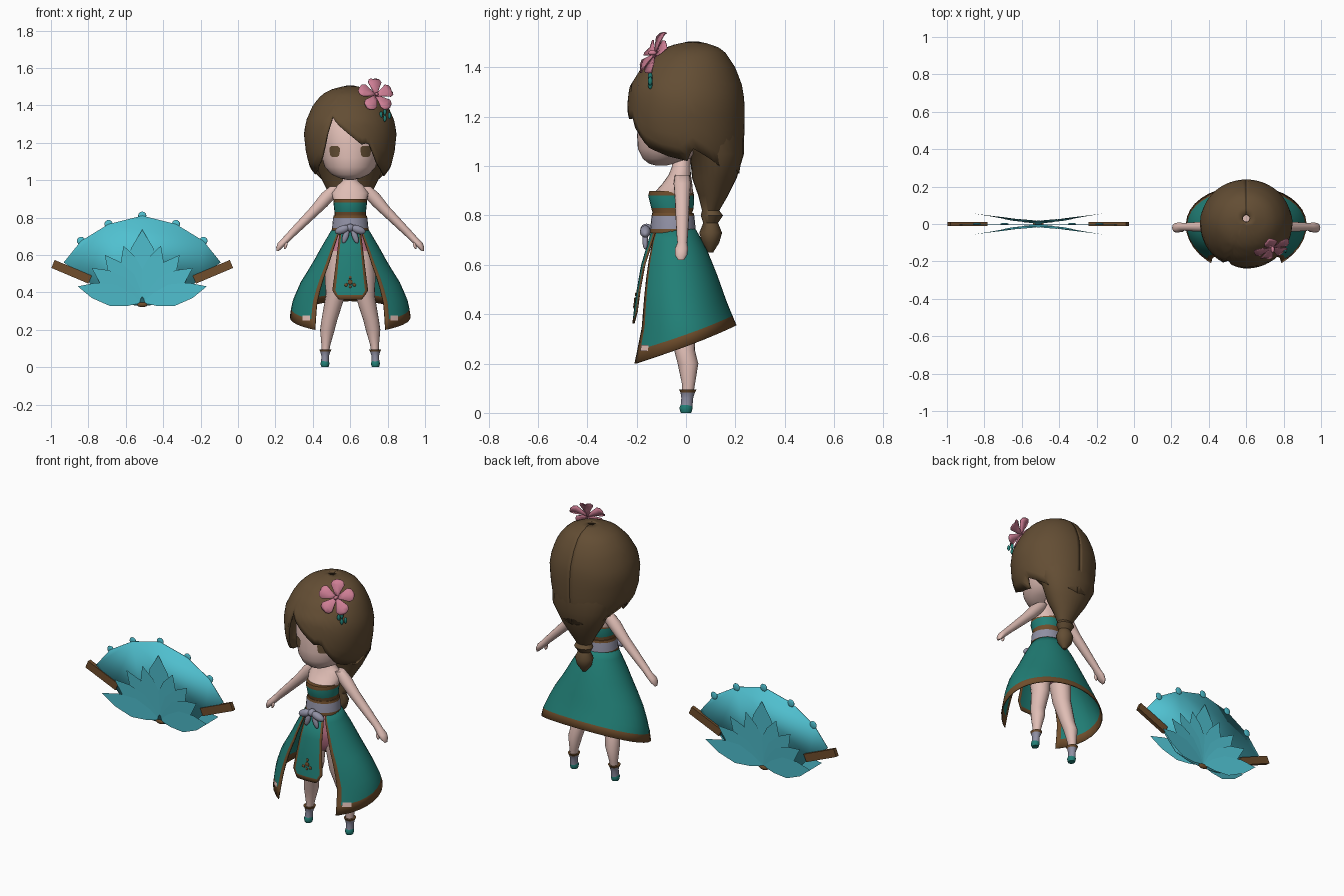
import bpy, math
from mathutils import Vector

if "Cube" in bpy.data.objects:
    bpy.data.objects.remove(bpy.data.objects["Cube"])

BODY_X = 0.6
FAN_X = -0.512


def material(name, *rgb):
    m = bpy.data.materials.new(name)
    m.use_nodes = True
    m.diffuse_color = (*rgb, 1)
    m.node_tree.nodes["Principled BSDF"].inputs["Base Color"].default_value = (*rgb, 1)
    return m


hair = material("brown hair", .125, .075, .034)
trim = material("bronze trim", .16, .075, .025)
skin = material("skin", .74, .51, .46)
teal = material("teal cloth", .015, .21, .18)
lavender = material("lavender sash", .28, .28, .37)
pink = material("pink petal", .62, .21, .3)
cyan = material("cyan fan", .08, .53, .63)


def finish(obj, mats, thick=0):
    for m in mats:
        obj.data.materials.append(m)
    if thick:
        mod = obj.modifiers.new("thickness", 'SOLIDIFY')
        mod.thickness = thick
    bpy.ops.object.select_all(action='DESELECT')
    obj.select_set(True)
    bpy.context.view_layer.objects.active = obj
    bpy.ops.object.shade_smooth_by_angle(angle=math.radians(45))
    return obj


def build(name, verts, faces, mats, index=None, thick=0):
    me = bpy.data.meshes.new(name)
    me.from_pydata(verts, [], faces)
    me.update()
    if index:
        me.polygons.foreach_set("material_index", index)
    obj = bpy.data.objects.new(name, me)
    bpy.context.collection.objects.link(obj)
    return finish(obj, mats, thick)


def sheet(name, rows, mats, rule=None, thick=0, closed=False):
    """Skin a grid of points; closed grids wrap around and are capped."""
    n = len(rows[0])
    cols = n if closed else n - 1
    faces, index = [], []
    for r in range(len(rows) - 1):
        for c in range(cols):
            d = (c + 1) % n
            faces.append((r*n + c, r*n + n + c, r*n + n + d, r*n + d))
            index.append(rule(r, c) if rule else 0)
    if closed:
        last = (len(rows) - 1) * n
        faces += [tuple(range(n)), tuple(range(last + n - 1, last - 1, -1))]
        index += [index[0], index[-1]]
    return build(name, [p for row in rows for p in row], faces, mats, index, thick)


def sample(table, z):
    """Interpolate a table whose first column falls or rises steadily."""
    for a, b in zip(table, table[1:]):
        if min(a[0], b[0]) <= z <= max(a[0], b[0]):
            t = (z - a[0]) / (b[0] - a[0])
            return [p + (q - p) * t for p, q in zip(a, b)]
    return table[0] if abs(z - table[0][0]) < abs(z - table[-1][0]) else table[-1]


def around(row, angle, grow=1):
    """Point on an elliptical section; angle zero faces front."""
    z, cx, cy, rx, ry = row
    return (BODY_X + cx + rx * grow * math.sin(angle), cy - ry * grow * math.cos(angle), z)


def loft(name, table, mats, rule=None, n=24):
    rows = [[around(row, math.tau * i / n) for i in range(n)] for row in table]
    return sheet(name, rows, mats, rule, closed=True)


def front(table, dx, z, lift):
    _, _, cy, rx, ry = sample(table, z)
    return (BODY_X + dx, cy - ry * math.sqrt(max(0, 1 - (dx / rx)**2)) - lift, z)


def ball(name, loc, scale, mat, tilt=0):
    bpy.ops.mesh.primitive_uv_sphere_add(segments=16, ring_count=8, location=loc, rotation=(0, tilt, 0))
    obj = bpy.context.object
    obj.name = name
    obj.scale = scale
    return finish(obj, [mat])


# Head and eyes (section tables: z, x shift, y centre, x radius, y radius)
HEAD = [(1.38, 0, 0, .12, .12), (1.3, 0, -.01, .17, .17), (1.2, 0, -.02, .165, .175),
        (1.12, 0, -.03, .152, .168), (1.07, 0, -.04, .136, .155), (1.03, 0, -.08, .1, .095),
        (1.01, 0, -.1, .055, .05), (1.002, 0, -.1, .02, .02)]
loft("head", HEAD, [skin], n=40)
for side, label in ((1, "left"), (-1, "right")):
    eye = [[front(HEAD, side * .083 + u * w, z, .005) for u in (-1, -.5, 0, .5, 1)]
           for z, w in ((1.182, .018), (1.172, .028), (1.15, .027), (1.13, .023), (1.125, .014))]
    sheet(label + "_eye", eye, [hair])

# Hair shell whose lower edge follows a hairline by angle
CAP = [(1.505, 0, .03, .02, .02), (1.49, 0, .03, .09, .09), (1.46, 0, .02, .15, .14),
       (1.4, 0, .01, .2, .19), (1.32, 0, 0, .235, .23), (1.25, 0, 0, .248, .238),
       (1.15, 0, 0, .237, .238), (1.07, 0, .01, .217, .222), (1, 0, .05, .17, .17), (.93, 0, .11, .11, .1)]
HAIRLINE = [(-180, .97), (-120, 1), (-95, 1.08), (-80, 1.03), (-60, 1.05), (-42, 1.11),
            (-33, 1.2), (-25, 1.34), (-17, 1.3), (0, 1.24), (15, 1.19), (24, 1.2), (32, 1.14),
            (42, 1.08), (60, 1.04), (80, 1.02), (95, 1.07), (120, 1), (180, .97)]
STEPS = 14
shell = []
for i in range(STEPS + 1):
    t = (i / STEPS)**1.6
    row = []
    for deg in range(-180, 181, 5):
        z = 1.505 + (sample(HAIRLINE, deg)[1] - 1.505) * t
        row.append(around(sample(CAP, z), math.radians(deg)))
    shell.append(row)
sheet("hair_shell", shell, [hair], thick=.012)
loft("braid", [(1.3, 0, .06, .2, .17), (1.15, 0, .07, .2, .165), (1.05, 0, .125, .175, .11),
               (.95, 0, .115, .125, .09), (.88, 0, .11, .08, .06), (.82, 0, .1, .045, .035),
               (.8, 0, .105, .055, .045), (.77, 0, .1, .036, .03), (.73, 0, .1, .052, .046),
               (.69, 0, .1, .043, .035), (.65, 0, .1, .01, .01)], [hair])

# Hair flower: five cupped petals, stamen and hanging beads
centre = Vector((.735, -.12, 1.45))
turn = Vector((.3, -.8, .45)).to_track_quat('Z', 'Y')
for k in range(5):
    a = math.tau * k / 5 + .3
    rows = []
    for r, w, h in ((0, .004, 0), (.035, .02, .01), (.07, .037, .016), (.09, .03, .012), (.1, .012, .004)):
        rows.append([centre + turn @ Vector((r * math.cos(a) - u * w * math.sin(a),
                                             r * math.sin(a) + u * w * math.cos(a),
                                             h + abs(u) * .008)) for u in (-1, 0, 1)])
    sheet("flower_petal", rows, [pink], thick=.004)
ball("flower_stamen", centre + turn @ Vector((0, 0, .02)), (.01, .018, .01), pink)
for dx, dz in ((.03, -.1), (.05, -.12), (.075, -.105), (.05, -.085)):
    ball("hanging_bead", centre + Vector((dx, -.025, dz)), (.009, .009, .018), teal)

# Shoulders and bodice
loft("shoulders", [(1.05, 0, -.015, .034, .034), (.995, 0, -.02, .042, .038), (.965, 0, -.025, .078, .045),
                   (.93, 0, -.035, .1, .06), (.88, 0, -.055, .085, .085)], [skin])
loft("bodice", [(.9, 0, -.06, .087, .088), (.88, 0, -.06, .09, .093), (.83, 0, -.055, .084, .086),
                (.81, 0, -.055, .083, .08), (.76, 0, -.05, .085, .08)], [teal, trim],
     lambda r, c: int(r in (0, 2)))

# Sash with piping and a bow
loft("sash", [(.81, 0, -.053, .088, .084), (.797, 0, -.053, .092, .087), (.745, 0, -.053, .097, .092),
              (.73, 0, -.053, .1, .094)], [lavender, trim], lambda r, c: int(r != 1))
ball("bow_knot", (BODY_X, -.16, .745), (.022, .025, .022), lavender)
for s in (-1, 1):
    ball("bow_loop", (BODY_X + s * .042, -.165, .735), (.042, .022, .022), lavender, s * .35)
    ball("bow_tail", (BODY_X + s * .025, -.165, .7), (.016, .012, .04), lavender, -s * .35)

# Open skirt with trimmed edges, plus the front panel
SKIRT = [(.76, 0, -.05, .085, .08), (.7, 0, -.045, .12, .11), (.65, 0, -.04, .15, .13),
         (.55, 0, -.03, .205, .16), (.45, 0, -.02, .268, .185), (.35, 0, -.005, .31, .212),
         (.28, 0, 0, .322, .235), (.2, 0, 0, .33, .255)]
angles = [math.radians(d) for d in (35, 40, *range(50, 311, 10), 320, 325)]
levels = [0, .12, .25, .38, .5, .62, .74, .82, .905, 1]
skirt = []
for t in levels:
    skirt.append([around(sample(SKIRT, .76 + (.27 - .085 * math.cos(a) - .76) * t), a) for a in angles])
sheet("skirt", skirt, [teal, trim],
      lambda r, c: int(r == len(levels) - 2 or c in (0, len(angles) - 2)), thick=.006)
for s in (-1, 1):
    patch = [[around(sample(SKIRT, z), s * math.radians(d), 1.015) for d in (41, 46, 51)]
             for z in (.275, .262, .25)]
    sheet("hem_ornament", patch, [skin])
across = (-1, -.82, -.4, 0, .4, .82, 1)
panel = [[front(SKIRT, u * w, z, .002) for u in across]
         for z, w in ((.74, .055), (.6, .072), (.5, .084), (.41, .096), (.385, .08), (.362, .062))]
sheet("front_panel", panel, [teal, trim], lambda r, c: int(r == 4 or c in (0, 5)), thick=.005)
for dx, z, size in ((0, .48, .008), (0, .455, .013), (-.022, .44, .009), (.022, .44, .009), (0, .43, .007)):
    x, y, z = front(SKIRT, dx, z, .003)
    ball("panel_motif", (x, y, z), (size, .004, size), trim)
loft("shorts", [(.74, 0, -.04, .08, .07), (.62, 0, -.035, .12, .08), (.54, 0, -.03, .125, .075),
                (.49, 0, -.03, .05, .045)], [pink])

# Mirrored arms, legs and shoes
ARM = [(.965, .075, -.015, .035, .03), (.93, .105, -.015, .048, .035), (.86, .165, -.015, .042, .03),
       (.79, .235, -.015, .036, .027), (.72, .305, -.015, .03, .023), (.69, .335, -.015, .027, .02),
       (.665, .36, -.018, .027, .027), (.64, .378, -.02, .018, .025), (.62, .388, -.02, .005, .012)]
LEG = [(.62, .065, -.03, .06, .07), (.5, .075, -.03, .06, .065), (.38, .08, -.02, .052, .055),
       (.25, .112, -.005, .042, .042), (.2, .122, .008, .039, .042), (.12, .13, .01, .024, .027),
       (.06, .134, .005, .018, .022)]
CUFF = [(.095, .133, .007, .033, .036), (.083, .133, .007, .027, .029), (.06, .134, .005, .02, .024),
        (.025, .135, .002, .021, .024)]
SHOE = [(.034, .135, .002, .02, .022), (.022, .135, 0, .024, .027), (.008, .135, 0, .022, .024),
        (0, .135, 0, .019, .021)]
for side, label in ((1, "left"), (-1, "right")):
    for part, table, mats, rule in (("arm", ARM, [skin], None), ("leg", LEG, [skin], None),
                                    ("ankle_cuff", CUFF, [lavender, trim], lambda r, c: int(r == 0)),
                                    ("shoe", SHOE, [teal], None)):
        loft(label + "_" + part, [(z, side * cx, *rest) for z, cx, *rest in table], mats, rule, n=16)
    ball(label + "_thumb", (BODY_X + side * .345, -.035, .65), (.008, .009, .02), skin, -side * .3)

# Fan: backing leaf with rim knobs
half = [(0, .81), (.18, .765), (.327, .675), (.42, .56), (.3, .47), (.2, .36), (.1, .335)]
outline = half + [(0, .328)] + [(-x, z) for x, z in reversed(half[1:])]
build("fan_leaf", [(FAN_X + x, -.002, z) for x, z in outline], [tuple(range(len(outline)))], [cyan], thick=.004)
for x, z in [half[0]] + [(s * x, z) for x, z in half[1:3] for s in (-1, 1)]:
    ball("rim_knob", (FAN_X + x, 0, z), (.022, .006, .022), cyan)

# Lotus petals splayed on both faces of the fan
PETALS = [(0, .735, .085, .014), (.1, .65, .06, .022), (.2, .6, .06, .03), (.27, .53, .06, .042), (.345, .432, .06, .052)]
verts, faces = [], []
for dx, z, width, splay in PETALS:
    for s in ((-1, 1) if dx else (1,)):
        for face in (-1, 1):
            base, tip = Vector((0, 0, .345)), Vector((s * dx, face * splay, z))
            axis = tip - base
            out = Vector((-axis.z, 0, axis.x)).normalized()
            loop = [(0, 0), (.2, .6), (.45, 1), (.75, .7), (1, 0), (.75, -.7), (.45, -1), (.2, -.6)]
            faces.append(tuple(range(len(verts), len(verts) + len(loop))))
            verts += [base + axis * t + out * width * w + Vector((FAN_X, face * .004, 0)) for t, w in loop]
build("fan_petals", verts, faces, [cyan])

# Wooden guards and pivot
for s in (-1, 1):
    bpy.ops.mesh.primitive_cube_add(size=1, location=(FAN_X + s * .378, 0, .51), rotation=(0, -s * .4, 0))
    guard = bpy.context.object
    guard.name = "fan_guard"
    guard.scale = (.215, .022, .046)
    finish(guard, [trim])
ball("fan_pivot", (FAN_X, 0, .335), (.03, .012, .014), trim)
